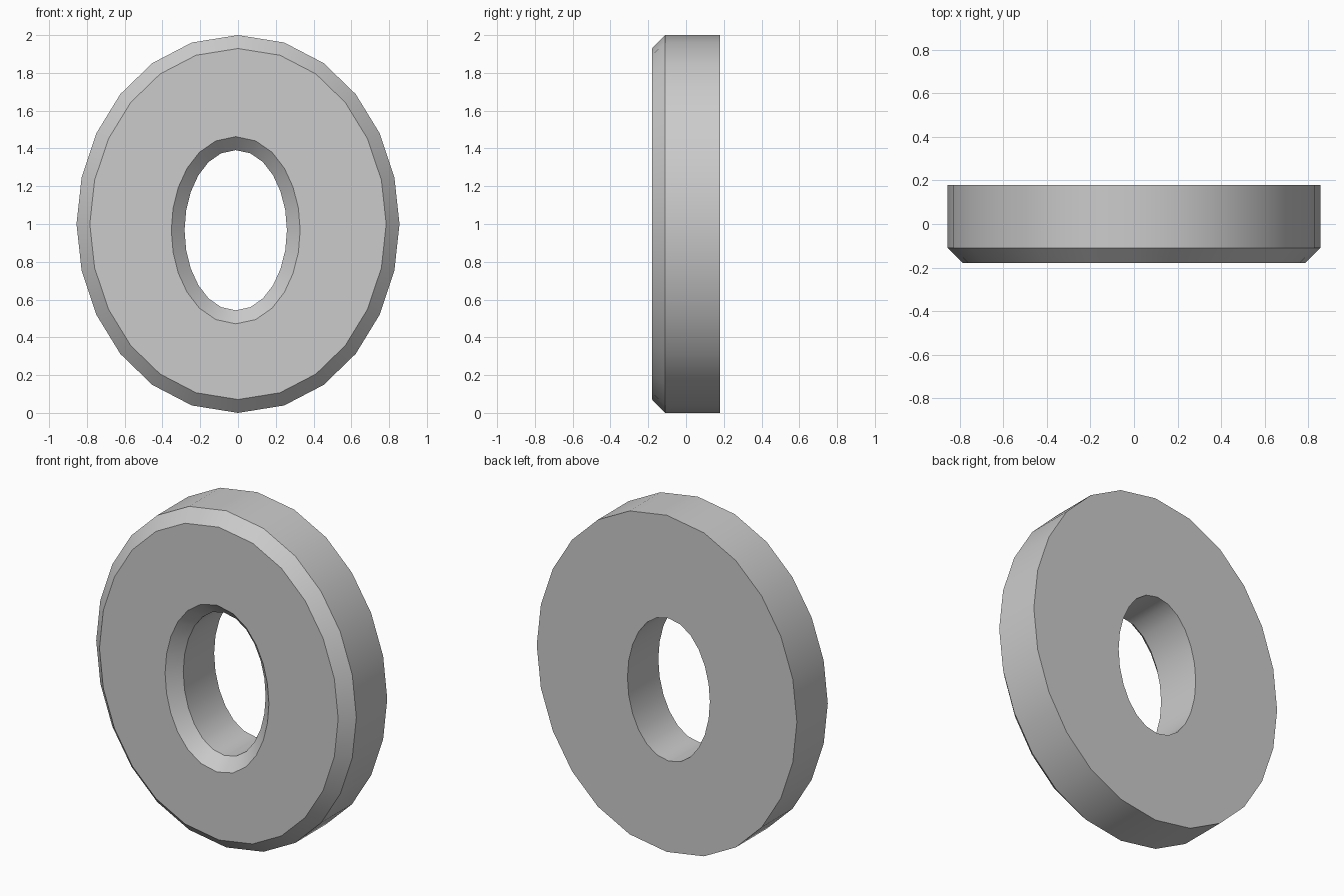
import bpy, bmesh
from mathutils import Vector
from mathutils.geometry import interpolate_bezier

cube = bpy.data.objects.get("Cube")
if cube:
    bpy.data.objects.remove(cube, do_unlink=True)

BACK, SHOULDER, FRONT = 0.18, -0.11, -0.18
BEVEL = 0.07


def oval(cx, cz, rx, rz):
    """Clockwise oval from four curve segments, six steps each."""
    top, right = Vector((0, rz)), Vector((rx, 0))
    quarter = interpolate_bezier(top, top + right * 0.61, right + top * 0.5, right, 7)
    half = quarter[:-1] + [Vector((p.x, -p.y)) for p in reversed(quarter)][:-1]
    pts = half + [-p for p in half]
    return [p + Vector((cx, cz)) for p in pts]


def offset(pts, dist):
    """Move an outline outwards with mitred corners."""
    out = []
    for i, p in enumerate(pts):
        a = (p - pts[i - 1]).normalized()
        b = (pts[(i + 1) % len(pts)] - p).normalized()
        na, nb = Vector((-a.y, a.x)), Vector((-b.y, b.x))
        out.append(p + (na + nb) * dist / (1 + na.dot(nb)))
    return out


# Cross-section rings: outer wall, front chamfers, hole wall
rim = oval(0, 1, 0.855, 1)
hole = oval(-0.012, 0.967, 0.271, 0.424)
sections = [(rim, BACK), (rim, SHOULDER), (offset(rim, -BEVEL), FRONT),
            (offset(hole, BEVEL), FRONT), (hole, SHOULDER), (hole, BACK)]

bm = bmesh.new()
rings = [[bm.verts.new((p.x, y, p.y)) for p in pts] for pts, y in sections]
for k, ring in enumerate(rings):
    following = rings[(k + 1) % len(rings)]
    for i in range(len(ring)):
        j = (i + 1) % len(ring)
        bm.faces.new((ring[i], ring[j], following[j], following[i]))
bmesh.ops.recalc_face_normals(bm, faces=bm.faces)

mesh = bpy.data.meshes.new("oval_ring")
bm.to_mesh(mesh)
bm.free()
body = bpy.data.objects.new("oval_ring", mesh)
bpy.context.collection.objects.link(body)

# Plain grey finish
grey = bpy.data.materials.new("light_grey")
grey.use_nodes = True
colour = (0.6, 0.6, 0.6, 1)
grey.diffuse_color = colour
grey.node_tree.nodes["Principled BSDF"].inputs["Base Color"].default_value = colour
mesh.materials.append(grey)

# Smooth walls, crisp chamfer edges
bpy.ops.object.select_all(action='DESELECT')
body.select_set(True)
bpy.context.view_layer.objects.active = body
bpy.ops.object.shade_smooth_by_angle()
